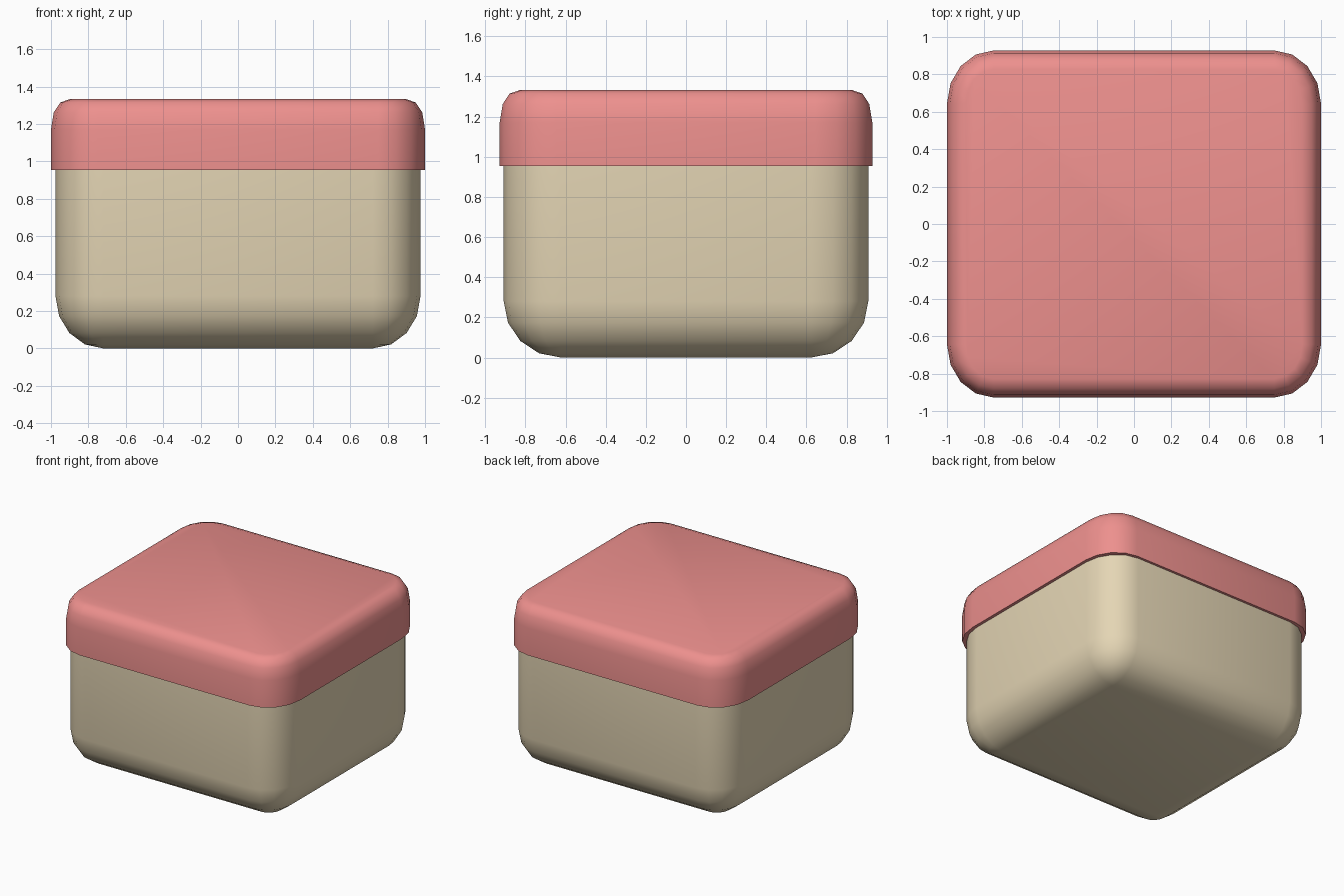
import bpy, bmesh
from math import sin, cos, pi, radians

if "Cube" in bpy.data.objects:
    bpy.data.objects.remove(bpy.data.objects["Cube"])


def material(name, color):
    m = bpy.data.materials.new(name)
    m.diffuse_color = color
    m.use_nodes = True
    m.node_tree.nodes["Principled BSDF"].inputs["Base Color"].default_value = m.diffuse_color
    return m


def rounded_ring(bm, hx, hy, rx, ry, z, n=4):
    """Rounded rectangle outline, counter-clockwise, n segments per corner."""
    ring = []
    for k, (sx, sy) in enumerate([(1, 1), (-1, 1), (-1, -1), (1, -1)]):
        for i in range(n + 1):
            a = k * pi / 2 + i * pi / 2 / n
            ring.append(bm.verts.new((sx * (hx - rx) + rx * cos(a),
                                      sy * (hy - ry) + ry * sin(a), z)))
    return ring


def rounded_box(name, hx, hy, rx, ry, profile, mat):
    """Stack of rounded rectangles; profile = (inset x, inset y, z) from bottom up."""
    bm = bmesh.new()
    rings = [rounded_ring(bm, hx - ix, hy - iy, rx - ix, ry - iy, z)
             for ix, iy, z in profile]
    for a, b in zip(rings, rings[1:]):
        for i in range(len(a)):
            j = (i + 1) % len(a)
            bm.faces.new((a[i], a[j], b[j], b[i]))
    bm.faces.new(rings[0][::-1])
    bm.faces.new(rings[-1])
    bmesh.ops.remove_doubles(bm, verts=bm.verts, dist=1e-4)
    bmesh.ops.recalc_face_normals(bm, faces=bm.faces)
    me = bpy.data.meshes.new(name)
    bm.to_mesh(me)
    bm.free()
    me.materials.append(mat)
    ob = bpy.data.objects.new(name, me)
    bpy.context.collection.objects.link(ob)
    bpy.ops.object.select_all(action='DESELECT')
    ob.select_set(True)
    bpy.context.view_layer.objects.active = ob
    bpy.ops.object.shade_smooth_by_angle(angle=radians(40))
    return ob


# Tan box with a fully rounded bottom
RX, RY, RZ = 0.255, 0.285, 0.28
body = [(RX * (1 - sin(t)), RY * (1 - sin(t)), RZ * (1 - cos(t)))
        for t in (i * pi / 8 for i in range(5))] + [(0, 0, 0.96)]
rounded_box("box_body", 0.976, 0.908, RX, RY, body,
            material("tan", (0.78, 0.67, 0.46, 1)))

# Red lid overhanging the box, with a softer top edge
lid = [(i, i, z) for i, z in
       [(0, 0.953), (0, 1.17), (0.015, 1.262), (0.05, 1.315), (0.1, 1.332)]]
rounded_box("lid", 1.0, 0.928, 0.25, 0.285, lid,
            material("red", (0.85, 0.28, 0.27, 1)))
